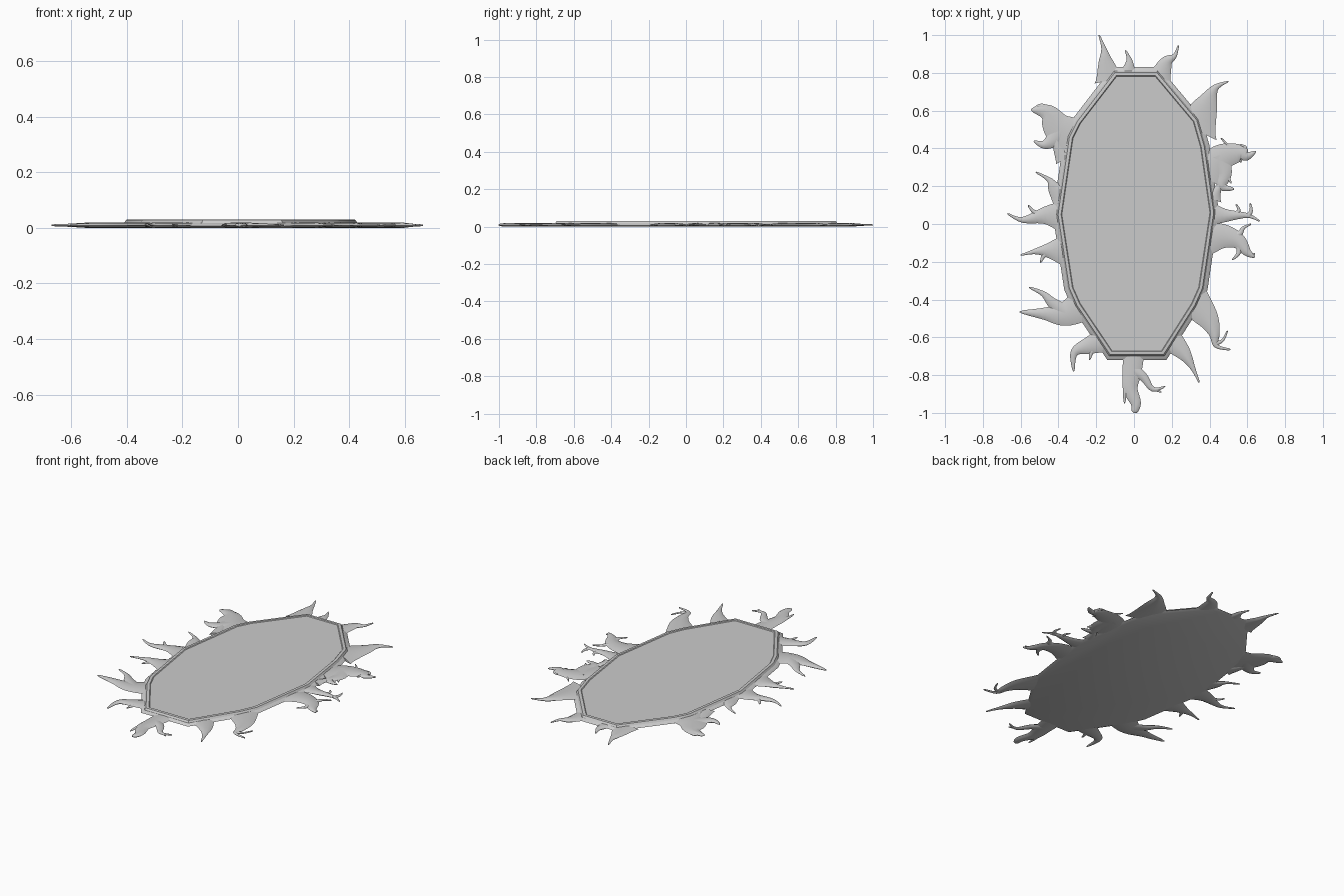
import bpy, bmesh
from mathutils import Vector
from mathutils.geometry import interpolate_bezier


def finish(bm, name, angle=0.6):
    bmesh.ops.recalc_face_normals(bm, faces=bm.faces)
    me = bpy.data.meshes.new(name)
    bm.to_mesh(me)
    bm.free()
    ob = bpy.data.objects.new(name, me)
    bpy.context.collection.objects.link(ob)
    bpy.ops.object.select_all(action='DESELECT')
    ob.select_set(True)
    bpy.context.view_layer.objects.active = ob
    bpy.ops.object.shade_smooth_by_angle(angle=angle)
    return ob


def bridge(bm, a, b):
    n = len(a)
    for i in range(n):
        bm.faces.new((a[i], a[(i + 1) % n], b[(i + 1) % n], b[i]))


def smooth_path(pts, steps=5):
    # Catmull-Rom style curve through the points
    p = [Vector((x, y, 0)) for x, y in pts]
    out = [p[0]]
    for i in range(len(p) - 1):
        t0 = (p[i + 1] - p[max(i - 1, 0)]) / 6
        t1 = (p[min(i + 2, len(p) - 1)] - p[i]) / 6
        out += interpolate_bezier(p[i], p[i] + t0, p[i + 1] - t1, p[i + 1], steps + 1)[1:]
    return out


# Faceted oval outline of the mirror
OUTLINE = [Vector(c) for c in (
    (-.10, .80), (.12, .80), (.33, .55), (.37, .41), (.42, .06), (.36, -.34), (.32, -.43),
    (.155, -.69), (-.125, -.69), (-.30, -.43), (-.34, -.34), (-.40, .05), (-.34, .46), (-.30, .54))]


def offset(d):
    out, n = [], len(OUTLINE)
    for i, p in enumerate(OUTLINE):
        e0 = (p - OUTLINE[i - 1]).normalized()
        e1 = (OUTLINE[(i + 1) % n] - p).normalized()
        n0, n1 = Vector((-e0.y, e0.x)), Vector((-e1.y, e1.x))
        out.append(p + (n0 + n1) * d / (1 + n0.dot(n1)))
    return out


# Frame: flat bottom, concave skirt, thin rim
bm = bmesh.new()
rings = [[bm.verts.new((p.x, p.y, z)) for p in offset(d)]
         for d, z in ((.012, 0), (.030, .007), (.024, .012), (.010, .018), (.002, .029),
                      (-.002, .030), (-.014, .030), (-.018, .026))]
for a, b in zip(rings, rings[1:]):
    bridge(bm, a, b)
bm.faces.new(rings[0])
finish(bm, "frame", 0.45)

# Glass panel
bm = bmesh.new()
bm.faces.new([bm.verts.new((p.x, p.y, .026)) for p in offset(-.018)])
finish(bm, "glass")

# Branching tendrils: flattened tapering tubes
tendrils = bmesh.new()
SECTION = ((1, 0), (.6, .8), (0, 1), (-.6, .8), (-1, 0), (-.6, -.8), (0, -1), (.6, -.8))


def tendril(root, tip, *pts, flare=2.0):
    path = smooth_path(pts)
    n = len(path) - 1
    prev = None
    for i, p in enumerate(path):
        d = (path[min(i + 1, n)] - path[max(i - 1, 0)]).normalized()
        side = Vector((-d.y, d.x, 0))
        t = i / n
        w = (tip + (root - tip) * (1 - t) ** flare) / 2
        if i == n:
            w *= .5
        h = min(.0095, .002 + w * .3)
        ring = [tendrils.verts.new(p + side * w * u + Vector((0, 0, .0095 + h * v)))
                for u, v in SECTION]
        if prev:
            bridge(tendrils, prev, ring)
        else:
            tendrils.faces.new(ring)
        prev = ring
    tendrils.faces.new(prev)


def twig(*pts, w=.032):
    tendril(w, .008, *pts, flare=1.2)


# top
tendril(.16, .010, (-.13, .76), (-.15, .86), (-.16, .93), (-.185, 1.0))
tendril(.10, .010, (-.03, .80), (-.025, .865), (-.045, .92))
tendril(.14, .010, (.13, .76), (.17, .855), (.215, .89), (.235, .945))
# upper right
tendril(.26, .010, (.32, .50), (.385, .635), (.43, .72), (.50, .755))
# right cluster
tendril(.20, .010, (.38, .25), (.46, .35), (.56, .375), (.60, .36), (.645, .385), flare=1.2)
twig((.55, .38), (.57, .40), (.51, .41), (.46, .455), w=.03)
twig((.56, .38), (.59, .405), (.56, .42))
twig((.54, .37), (.565, .355), (.565, .325))
tendril(.13, .012, (.44, .36), (.475, .27), (.465, .20), (.53, .185), flare=1.1)
twig((.475, .25), (.50, .24), (.515, .215))
tendril(.09, .03, (.42, .13), (.44, .18), (.47, .22))
# right middle
tendril(.15, .010, (.39, .055), (.48, .045), (.60, .045), (.665, .015))
twig((.52, .045), (.555, .07), (.54, .105))
twig((.60, .04), (.62, .07), (.615, .11))
# right lower
tendril(.18, .012, (.38, -.08), (.47, -.065), (.55, -.09), (.60, -.15), (.64, -.175), flare=1.2)
twig((.52, -.07), (.56, -.05), (.58, -.02), (.62, .0), w=.045)
twig((.55, -.09), (.555, -.15), (.52, -.19), w=.045)
twig((.59, -.14), (.615, -.165), (.64, -.155), w=.025)
# lower right
tendril(.20, .012, (.30, -.39), (.39, -.50), (.425, -.58), (.435, -.645), (.51, -.665))
twig((.43, -.635), (.47, -.615), (.495, -.565), w=.024)
tendril(.17, .010, (.16, -.58), (.26, -.68), (.31, -.76), (.345, -.84))
# bottom
tendril(.12, .022, (.0, -.66), (-.01, -.78), (-.02, -.87), (.01, -.95), (.0, -1.0), flare=.8)
twig((-.01, -.77), (.05, -.81), (.10, -.875), (.165, -.86), w=.07)
twig((.09, -.86), (.12, -.88), (.145, -.89), w=.02)
twig((-.01, -.84), (-.045, -.88), (-.05, -.95), w=.05)
# lower left
tendril(.16, .012, (-.12, -.60), (-.23, -.64), (-.315, -.68), (-.32, -.78), flare=1.4)
twig((-.17, -.63), (-.22, -.67), (-.235, -.72), w=.05)
tendril(.20, .010, (-.22, -.40), (-.36, -.475), (-.47, -.475), (-.605, -.465), flare=1.1)
tendril(.09, .010, (-.36, -.47), (-.43, -.42), (-.48, -.37), (-.555, -.335), flare=1.3)
# left
tendril(.20, .010, (-.36, -.14), (-.44, -.14), (-.52, -.145), (-.60, -.165))
twig((-.43, -.14), (-.475, -.165), (-.495, -.205), w=.05)
tendril(.20, .010, (-.37, .04), (-.47, .045), (-.59, .022), (-.67, .055))
twig((-.48, .045), (-.53, .065), (-.56, .10), w=.04)
tendril(.16, .010, (-.37, .14), (-.42, .19), (-.45, .235), (-.52, .275))
# upper left
tendril(.24, .014, (-.30, .44), (-.40, .51), (-.46, .59), (-.545, .605), flare=1.0)
twig((-.44, .56), (-.465, .61), (-.50, .625), (-.53, .61), w=.06)
tendril(.13, .010, (-.38, .50), (-.43, .445), (-.48, .42), (-.53, .44), flare=1.2)
tendril(.10, .04, (-.37, .34), (-.40, .40), (-.42, .48))
finish(tendrils, "tendrils", 1.0)
